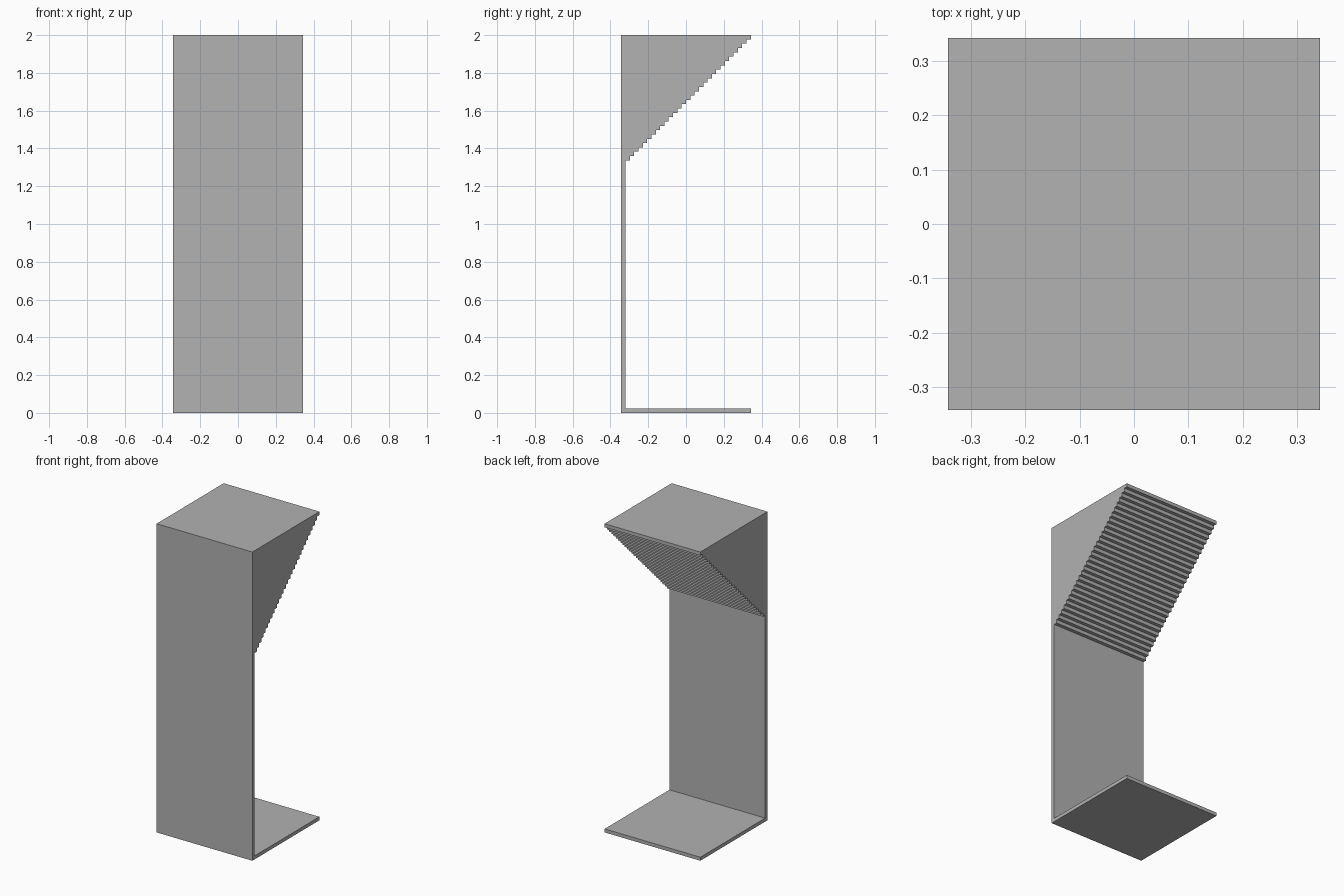
import bpy
import bmesh

cube = bpy.data.objects.get("Cube")
if cube:
    bpy.data.objects.remove(cube, do_unlink=True)

HALF = 0.343          # half of the square footprint
TOP = 2.0
STEPS = 29            # stair layers under the canopy
T = 2 * HALF / (STEPS + 1)   # sheet thickness and stair size

grey = bpy.data.materials.new("plain_grey")
grey.use_nodes = True
colour = (0.445, 0.445, 0.445, 1)
grey.diffuse_color = colour
grey.node_tree.nodes["Principled BSDF"].inputs["Base Color"].default_value = colour

# Side profile (y, z): base plate, thin front wall, then a stepped canopy
profile = [(-HALF, 0), (HALF, 0), (HALF, T), (-HALF + T, T)]
y, z = -HALF + T, TOP - STEPS * T
profile.append((y, z))
for i in range(STEPS):
    y += T
    profile.append((y, z))
    z += T
    profile.append((y, z))
profile.append((-HALF, TOP))

# Extrude the profile across the width
bm = bmesh.new()
side = bm.faces.new([bm.verts.new((-HALF, py, pz)) for py, pz in profile])
result = bmesh.ops.extrude_face_region(bm, geom=[side])
moved = [v for v in result["geom"] if isinstance(v, bmesh.types.BMVert)]
bmesh.ops.translate(bm, vec=(2 * HALF, 0, 0), verts=moved)
bmesh.ops.recalc_face_normals(bm, faces=bm.faces)

mesh = bpy.data.meshes.new("stepped_canopy_stand")
bm.to_mesh(mesh)
bm.free()
mesh.materials.append(grey)
stand = bpy.data.objects.new("stepped_canopy_stand", mesh)
bpy.context.collection.objects.link(stand)
